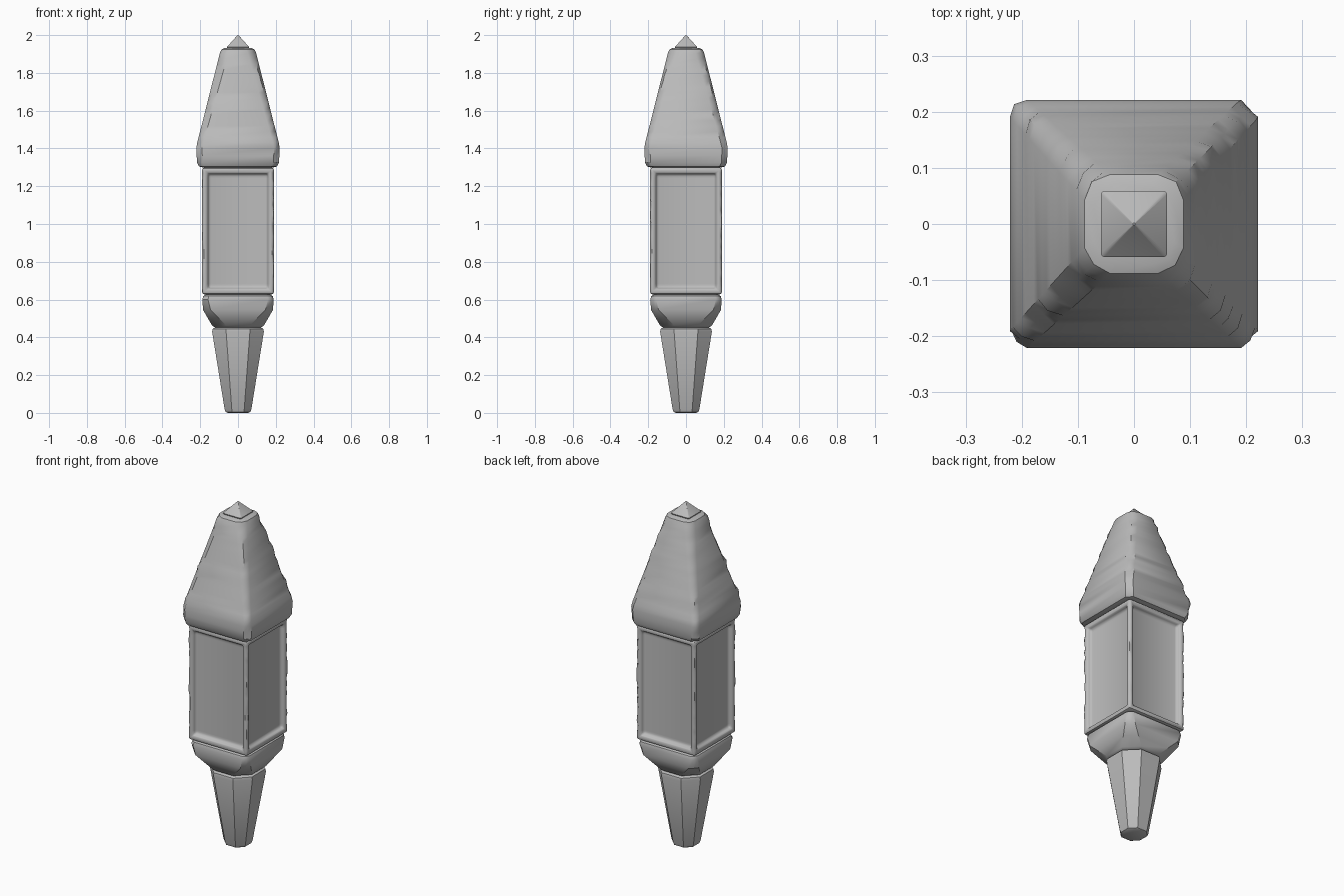
import bpy, bmesh, math, random

random.seed(4)
cube = bpy.data.objects.get("Cube")
if cube:
    bpy.data.objects.remove(cube, do_unlink=True)

stone = bpy.data.materials.new("grey_stone")
stone.use_nodes = True
GREY = (0.5, 0.5, 0.5, 1)
stone.diffuse_color = GREY
stone.node_tree.nodes["Principled BSDF"].inputs["Base Color"].default_value = GREY


def finish(name, bm, angle=35):
    bmesh.ops.recalc_face_normals(bm, faces=bm.faces)
    mesh = bpy.data.meshes.new(name)
    bm.to_mesh(mesh)
    bm.free()
    mesh.materials.append(stone)
    ob = bpy.data.objects.new(name, mesh)
    bpy.context.collection.objects.link(ob)
    bpy.ops.object.select_all(action='DESELECT')
    ob.select_set(True)
    bpy.context.view_layer.objects.active = ob
    bpy.ops.object.shade_smooth_by_angle(angle=math.radians(angle))
    return ob


def refine(profile, step):
    """Add rings between widely spaced profile points."""
    rings = [profile[0]]
    for a, b in zip(profile, profile[1:]):
        n = max(1, round((b[0] - a[0]) / step))
        for i in range(1, n + 1):
            rings.append([p + (q - p) * i / n for p, q in zip(a, b)])
    return rings


def loft(name, profile, step=0.03, chip=0.0):
    """Square tower with cut corners; profile rows: height, half width, cut, corner pull."""
    bm = bmesh.new()
    loops = []
    for z, w, cut, pull in refine(profile, step):
        loop = []
        for quarter in range(4):
            c, s = math.cos(quarter * math.pi / 2), math.sin(quarter * math.pi / 2)
            m = w - pull * cut - random.uniform(-0.3, 1) * chip
            for x, y in ((w, w - cut), (m, m), (w - cut, w)):
                loop.append(bm.verts.new((x * c - y * s, x * s + y * c, z)))
        loops.append(loop)
    for low, high in zip(loops, loops[1:]):
        for i in range(len(low)):
            j = (i + 1) % len(low)
            bm.faces.new((low[i], low[j], high[j], high[i]))
    bm.faces.new(loops[0])
    bm.faces.new(loops[-1])
    return finish(name, bm)


# Tapered octagonal stem
loft("stem", [(0, 0.055, 0.03, 0.5), (0.006, 0.066, 0.036, 0.5), (0.02, 0.071, 0.038, 0.5),
              (0.43, 0.137, 0.074, 0.5), (0.445, 0.134, 0.072, 0.5), (0.452, 0.122, 0.066, 0.5)],
     step=0.5)

# Collar: octagonal underneath, square on top
loft("collar", [(0.452, 0.12, 0.065, 0.5), (0.462, 0.137, 0.074, 0.5), (0.545, 0.185, 0.04, 0.4),
                (0.6, 0.189, 0.03, 0.35), (0.618, 0.184, 0.03, 0.35), (0.627, 0.17, 0.03, 0.35)],
     step=0.04, chip=0.004)

# Lantern body with a recessed panel on each side
LOW, HIGH, HALF = 0.628, 1.298, 0.19
bm = bmesh.new()
bmesh.ops.create_cube(bm, size=1)
for v in bm.verts:
    v.co.x *= 2 * HALF
    v.co.y *= 2 * HALF
    v.co.z = HIGH if v.co.z > 0 else LOW
bm.normal_update()
sides = [f for f in bm.faces if abs(f.normal.z) < 0.5]
bmesh.ops.inset_individual(bm, faces=sides, thickness=0.04, depth=0)
bmesh.ops.inset_individual(bm, faces=sides, thickness=0.01, depth=-0.025)
bm.normal_update()
creases = [e for e in bm.edges if e.calc_face_angle(0) > 0.5]
bmesh.ops.bevel(bm, geom=creases, offset=0.011, segments=2, profile=0.5, affect='EDGES')
# worn corner posts
for i in range(1, 24):
    bmesh.ops.bisect_plane(bm, geom=bm.verts[:] + bm.edges[:] + bm.faces[:],
                           plane_co=(0, 0, LOW + (HIGH - LOW) * i / 24), plane_no=(0, 0, 1))
for v in bm.verts:
    if min(abs(v.co.x), abs(v.co.y)) > 0.182 and LOW + 0.02 < v.co.z < HIGH - 0.02:
        worn = 1 - random.uniform(-0.01, 0.025)
        v.co.x *= worn
        v.co.y *= worn
finish("lantern_body", bm, 45)

# Steep roof with rounded eaves
loft("roof", [(1.3, 0.19, 0.03, 0.3), (1.305, 0.207, 0.03, 0.3), (1.325, 0.217, 0.03, 0.3),
              (1.4, 0.221, 0.03, 0.3), (1.43, 0.216, 0.032, 0.3), (1.905, 0.096, 0.045, 0.3),
              (1.924, 0.088, 0.045, 0.3), (1.931, 0.072, 0.04, 0.3)], chip=0.008)

# Pyramid finial
loft("finial", [(1.925, 0.055, 0.006, 0.3), (1.937, 0.059, 0.006, 0.3), (2.0, 0.002, 0.0005, 0.3)], step=0.5)
